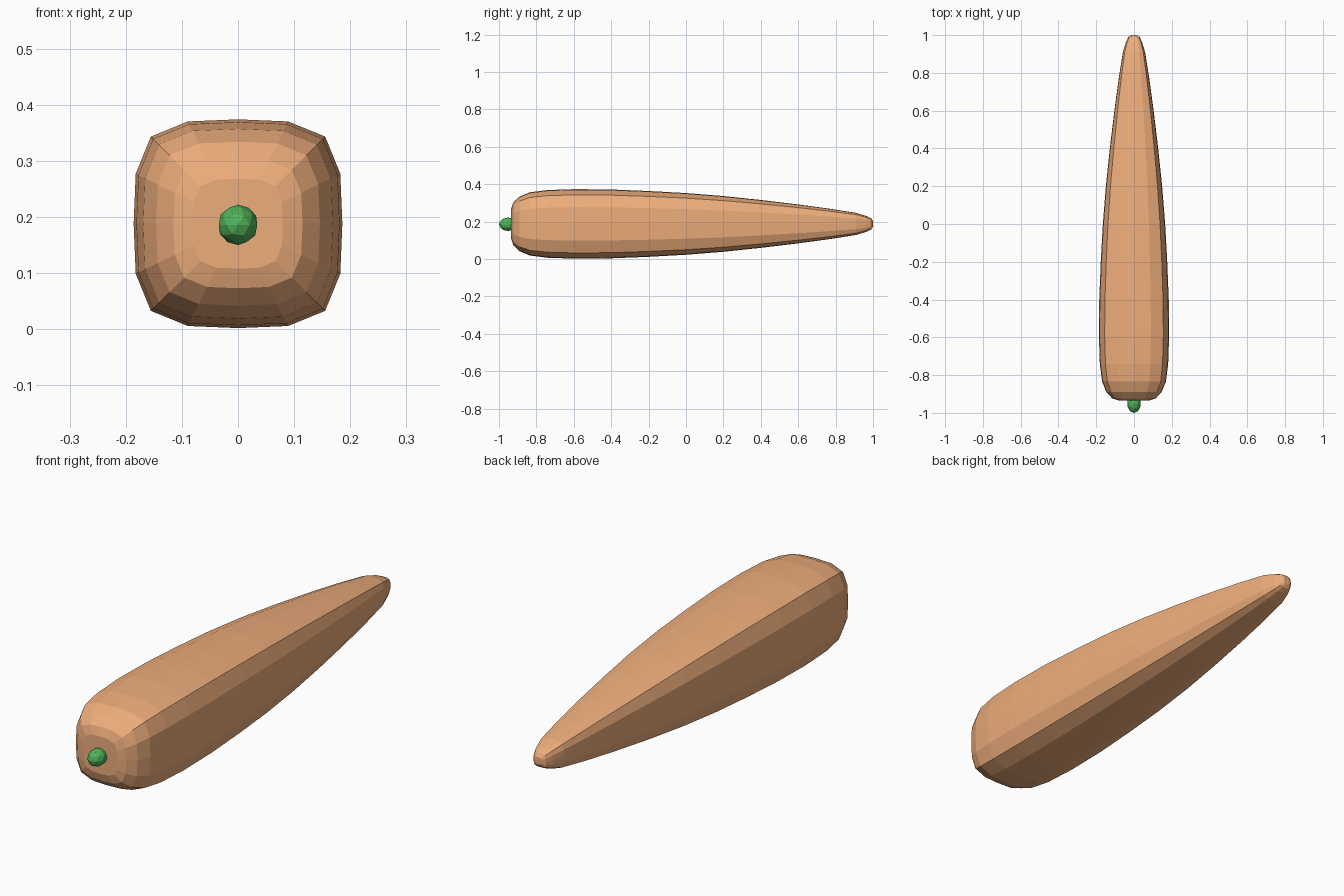
import bpy, bmesh
from mathutils import Matrix

if "Cube" in bpy.data.objects:
    bpy.data.objects.remove(bpy.data.objects["Cube"])

CZ = 0.188  # height of the root's axis


def material(name, color):
    m = bpy.data.materials.new(name)
    m.diffuse_color = color
    m.use_nodes = True
    m.node_tree.nodes["Principled BSDF"].inputs["Base Color"].default_value = m.diffuse_color
    return m


def add_object(name, bm, mat):
    bmesh.ops.recalc_face_normals(bm, faces=bm.faces)
    me = bpy.data.meshes.new(name)
    bm.to_mesh(me)
    bm.free()
    me.materials.append(mat)
    ob = bpy.data.objects.new(name, me)
    bpy.context.collection.objects.link(ob)
    return ob


# Rounded-square cross-section: one quarter, rotated four times
quarter = [(1, 0), (0.98, 0.48), (0.835, 0.835), (0.48, 0.98)]
section = []
for _ in range(4):
    section += quarter
    quarter = [(-b, a) for a, b in quarter]

# Carrot root: (y, half width) along the axis
profile = [(-0.935, 0.08), (-0.923, 0.115), (-0.89, 0.146), (-0.835, 0.169),
           (-0.74, 0.181), (-0.59, 0.186), (-0.4, 0.184), (-0.2, 0.176),
           (0, 0.165), (0.2, 0.149), (0.4, 0.128), (0.6, 0.104),
           (0.77, 0.081), (0.91, 0.059), (0.965, 0.042), (0.99, 0.03),
           (1.0, 0.015)]
bm = bmesh.new()
rings = [[bm.verts.new((a * r, y, CZ + b * r)) for a, b in section]
         for y, r in profile]
n = len(section)
for p, q in zip(rings, rings[1:]):
    for i in range(n):
        j = (i + 1) % n
        bm.faces.new((p[i], p[j], q[j], q[i]))
bm.faces.new(rings[0])
bm.faces.new(rings[-1])
add_object("carrot_root", bm, material("orange", (0.85, 0.42, 0.2, 1)))

# Stem: small faceted nub at the thick end
bm = bmesh.new()
bmesh.ops.create_icosphere(bm, subdivisions=2, radius=1)
bmesh.ops.transform(bm, verts=bm.verts, matrix=Matrix.Translation((0, -0.952, CZ - 0.002))
                    @ Matrix.Diagonal((0.036, 0.048, 0.036, 1)))
add_object("stem", bm, material("green", (0.08, 0.45, 0.1, 1)))
